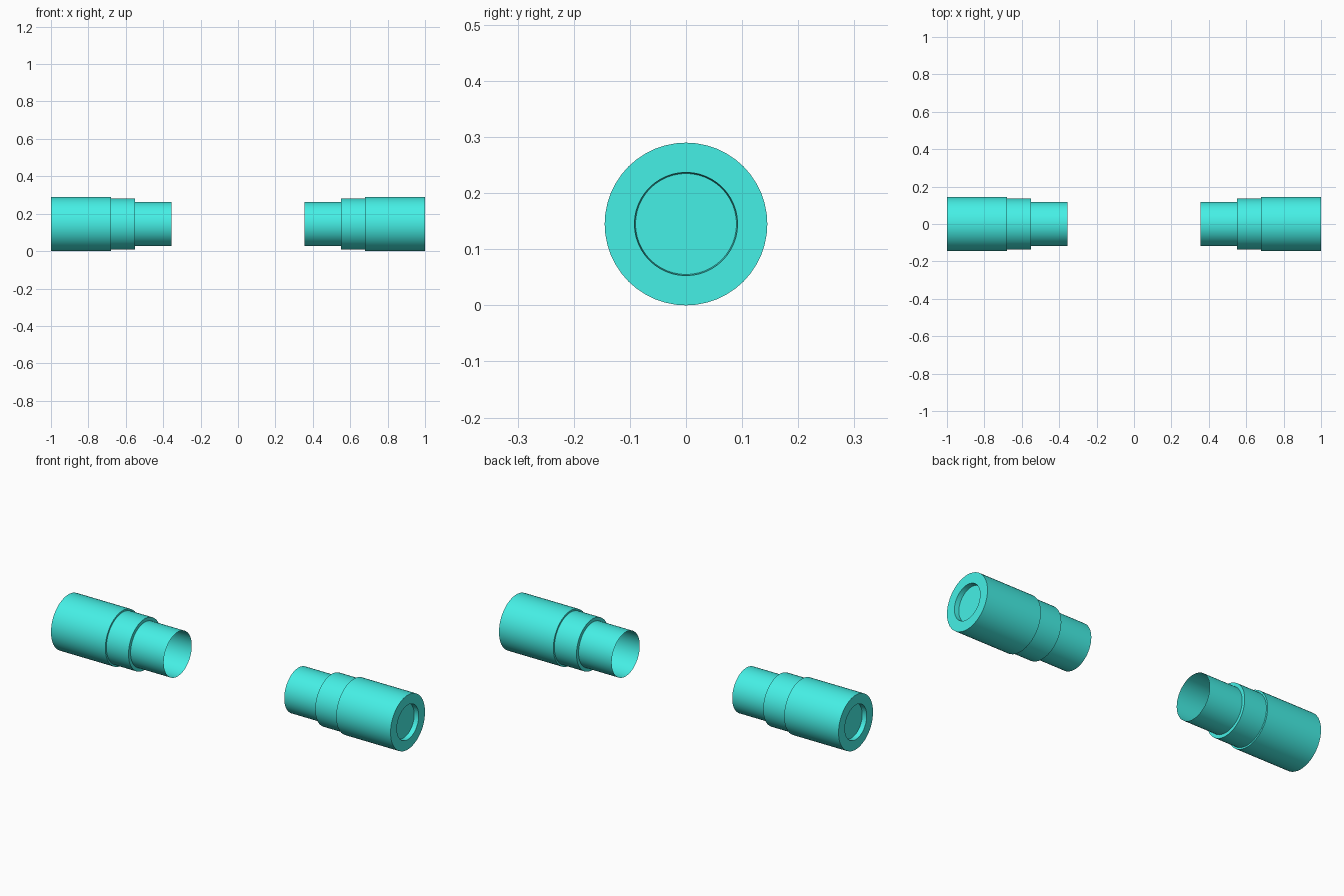
import bpy, bmesh, math
from mathutils import Matrix

if "Cube" in bpy.data.objects:
    bpy.data.objects.remove(bpy.data.objects["Cube"])

SIDES = 48
R = 0.145          # largest radius, also the axis height

teal = bpy.data.materials.new("teal")
teal.diffuse_color = (0.06, 0.87, 0.79, 1)
teal.use_nodes = True
teal.node_tree.nodes["Principled BSDF"].inputs["Base Color"].default_value = teal.diffuse_color


def lathe(name, profile, side):
    """Revolve (x, radius) points around the x axis; side=-1 mirrors the part."""
    bm = bmesh.new()
    verts = [bm.verts.new((x, 0, r)) for x, r in profile]
    edges = [bm.edges.new(pair) for pair in zip(verts, verts[1:])]
    bmesh.ops.spin(bm, geom=verts + edges, cent=(0, 0, 0), axis=(1, 0, 0),
                   angle=math.tau, steps=SIDES, use_merge=True)
    bmesh.ops.remove_doubles(bm, verts=bm.verts, dist=1e-5)
    # orient faces away from a point inside the shell
    bmesh.ops.recalc_face_normals(bm, faces=bm.faces)
    f = max(bm.faces, key=lambda f: f.calc_center_median().yz.length)
    if f.normal.yz.dot(f.calc_center_median().yz) < 0:
        bmesh.ops.reverse_faces(bm, faces=bm.faces)
    if side < 0:
        bmesh.ops.transform(bm, matrix=Matrix.Scale(-1, 4, (1, 0, 0)), verts=bm.verts)
        bmesh.ops.reverse_faces(bm, faces=bm.faces)
    bmesh.ops.translate(bm, vec=(0, 0, R), verts=bm.verts)
    mesh = bpy.data.meshes.new(name)
    bm.to_mesh(mesh)
    bm.free()
    mesh.materials.append(teal)
    obj = bpy.data.objects.new(name, mesh)
    bpy.context.collection.objects.link(obj)
    bpy.ops.object.select_all(action='DESELECT')
    obj.select_set(True)
    bpy.context.view_layer.objects.active = obj
    bpy.ops.object.shade_smooth_by_angle(angle=math.radians(30))


for label, side in (("left", -1), ("right", 1)):
    # open thin tube facing the middle
    lathe(f"{label}_sleeve", [(0.355, 0.118), (0.55, 0.118)], side)
    # stepped collar
    lathe(f"{label}_collar", [(0.55, 0.118), (0.55, 0.136), (0.68, 0.136)], side)
    # main barrel with a shallow round recess in the outer end
    lathe(f"{label}_barrel", [(0.68, 0.136), (0.68, R), (1.0, R), (1.0, 0.092),
                              (0.975, 0.09), (0.975, 0)], side)
